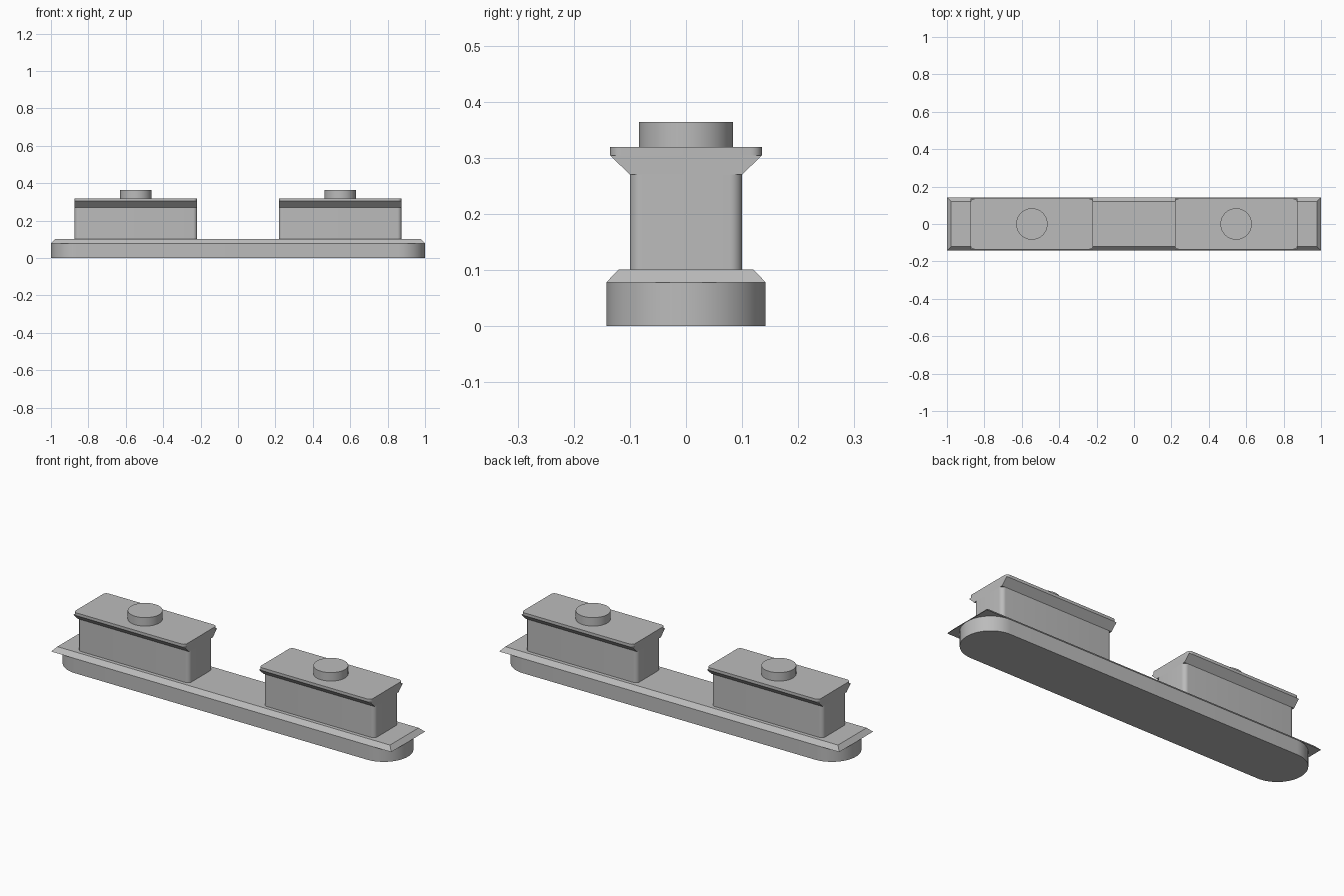
import bpy, bmesh, math

cube = bpy.data.objects.get("Cube")
if cube:
    bpy.data.objects.remove(cube, do_unlink=True)

grey = bpy.data.materials.new("plain grey")
grey.use_nodes = True
tone = (0.5, 0.5, 0.5, 1)
grey.diffuse_color = tone
grey.node_tree.nodes["Principled BSDF"].inputs["Base Color"].default_value = tone


def rounded_rect(hx, hy, r, steps):
    """Outline of a rectangle with rounded corners, counter-clockwise."""
    pts = []
    for i, (sx, sy) in enumerate([(1, 1), (-1, 1), (-1, -1), (1, -1)]):
        for k in range(steps + 1):
            a = (i + k / steps) * math.pi / 2
            pts.append((sx * (hx - r) + r * math.cos(a), sy * (hy - r) + r * math.sin(a)))
    return pts


def rect(hx, hy):
    return [(hx, hy), (-hx, hy), (-hx, -hy), (hx, -hy)]


def loft(name, low, high, z0, z1, x=0.0):
    """Closed solid between two outlines with equal point counts."""
    bm = bmesh.new()
    bottom = [bm.verts.new((px, py, z0)) for px, py in low]
    top = [bm.verts.new((px, py, z1)) for px, py in high]
    n = len(low)
    for i in range(n):
        j = (i + 1) % n
        bm.faces.new((bottom[i], bottom[j], top[j], top[i]))
    bm.faces.new(bottom[::-1])
    bm.faces.new(top)
    bmesh.ops.remove_doubles(bm, verts=bm.verts, dist=1e-5)
    bmesh.ops.recalc_face_normals(bm, faces=bm.faces)
    mesh = bpy.data.meshes.new(name)
    bm.to_mesh(mesh)
    bm.free()
    mesh.materials.append(grey)
    ob = bpy.data.objects.new(name, mesh)
    ob.location.x = x
    bpy.context.collection.objects.link(ob)
    bpy.ops.object.select_all(action="DESELECT")
    ob.select_set(True)
    bpy.context.view_layer.objects.active = ob
    bpy.ops.object.shade_smooth_by_angle(angle=math.radians(30))
    return ob


# Base with round ends, and the square chamfered plate on top of it
half_width = 0.142
base = rounded_rect(1.0, half_width, half_width, 16)
loft("base", base, base, 0, 0.078)
loft("base_plate", rect(1.0, half_width), rect(0.978, 0.12), 0.078, 0.101)

# Two identical blocks, each with a flared rim, a lid and a round knob
half_length = 0.328
for side, x in (("right", -0.546), ("left", 0.546)):
    body = rounded_rect(half_length, 0.1, 0.022, 8)
    loft(side + "_body", body, body, 0.101, 0.27, x)
    loft(side + "_flare", rect(half_length, 0.1), rect(half_length, 0.135), 0.27, 0.304, x)
    lid = rounded_rect(half_length, 0.135, 0.02, 8)
    loft(side + "_lid", lid, lid, 0.304, 0.319, x)
    knob = rounded_rect(0.084, 0.084, 0.084, 12)
    loft(side + "_knob", knob, knob, 0.319, 0.364, x)
